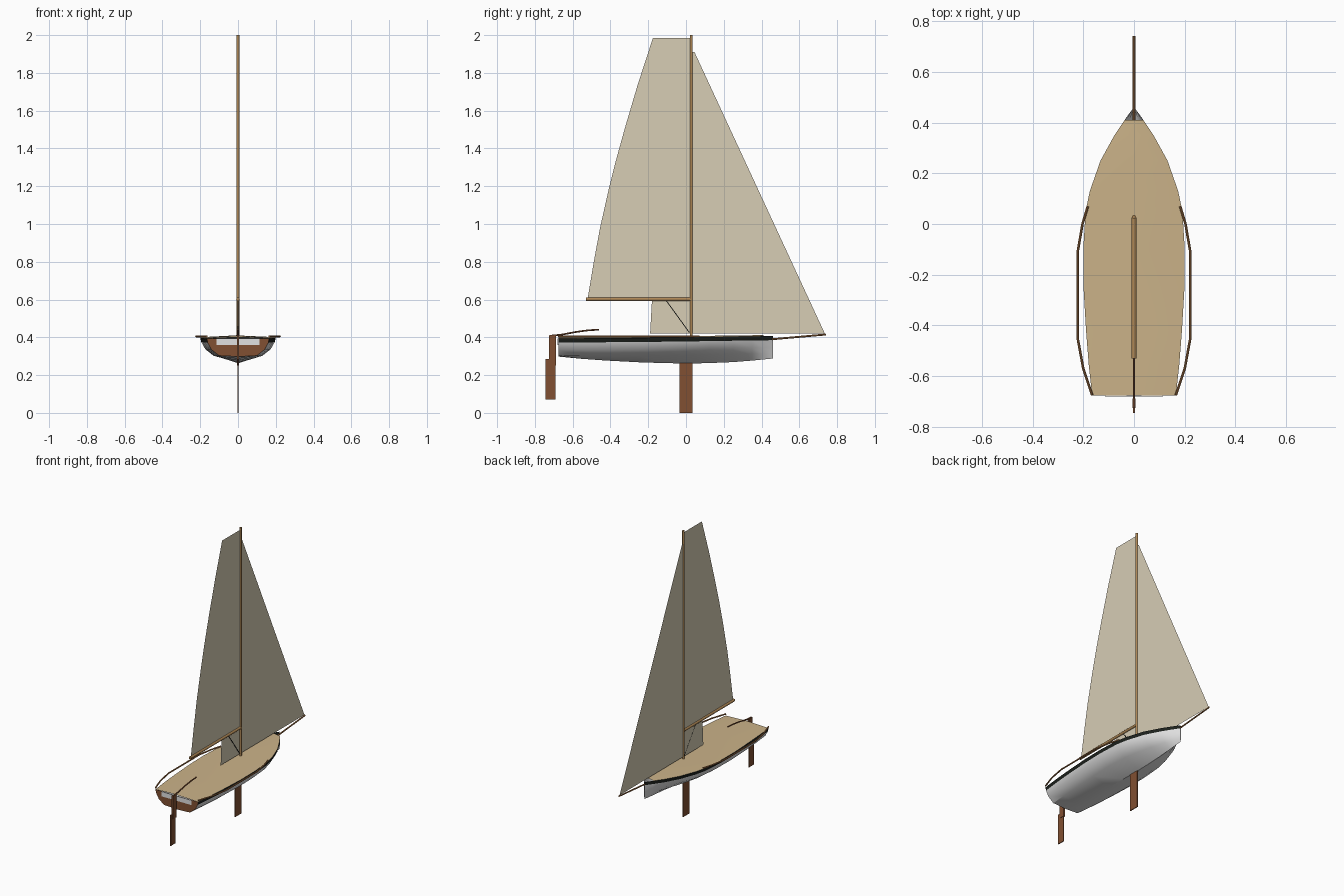
import bpy, math
from mathutils import Vector

if "Cube" in bpy.data.objects:
    bpy.data.objects.remove(bpy.data.objects["Cube"])


def material(name, rgb):
    m = bpy.data.materials.new(name)
    m.diffuse_color = (*rgb, 1)
    m.use_nodes = True
    m.node_tree.nodes["Principled BSDF"].inputs["Base Color"].default_value = m.diffuse_color
    return m


WHITE = material("hull white", (0.75, 0.75, 0.75))
BLACK = material("stripe black", (0.012, 0.015, 0.012))
DECK = material("deck wood", (0.60, 0.45, 0.25))
BROWN = material("dark wood", (0.22, 0.08, 0.032))
ORANGE = material("rail wood", (0.38, 0.17, 0.06))
SPAR = material("spar wood", (0.42, 0.24, 0.09))
SAIL = material("sail cloth", (0.68, 0.61, 0.46))


def mesh_object(name, verts, faces, mats, smooth=None):
    me = bpy.data.meshes.new(name)
    me.from_pydata([tuple(v) for v in verts], [], faces)
    for m in mats:
        me.materials.append(m)
    me.update()
    ob = bpy.data.objects.new(name, me)
    bpy.context.collection.objects.link(ob)
    if smooth:
        bpy.ops.object.select_all(action='DESELECT')
        ob.select_set(True)
        bpy.context.view_layer.objects.active = ob
        bpy.ops.object.shade_smooth_by_angle(angle=math.radians(smooth))
    return ob


def tube(name, path, radii, mat, sides=10):
    """Round bar along a path, with a radius for each point."""
    path = [Vector(p) for p in path]
    if not isinstance(radii, (list, tuple)):
        radii = [radii] * len(path)
    verts, n = [], len(path)
    for i, p in enumerate(path):
        t = (path[min(i + 1, n - 1)] - path[max(i - 1, 0)]).normalized()
        side = t.orthogonal() if abs(t.z) > 0.99 else t.cross(Vector((0, 0, 1)))
        side.normalize()
        up = side.cross(t)
        for k in range(sides):
            a = math.tau * k / sides
            verts.append(p + radii[i] * (math.cos(a) * side + math.sin(a) * up))
    faces = [(i * sides + k, i * sides + (k + 1) % sides,
              (i + 1) * sides + (k + 1) % sides, (i + 1) * sides + k)
             for i in range(n - 1) for k in range(sides)]
    faces = [f[::-1] for f in faces]
    faces += [tuple(range(sides)), tuple(range(n * sides - 1, (n - 1) * sides - 1, -1))]
    ob = mesh_object(name, verts, faces, [mat], 40)
    return ob


def plate(name, outline, thick, mat):
    """Side-profile plate (y, z outline, counter-clockwise) extruded across x."""
    n, h = len(outline), thick / 2
    verts = [(h, y, z) for y, z in outline] + [(-h, y, z) for y, z in outline]
    faces = [tuple(range(n)), tuple(range(2 * n - 1, n - 1, -1))]
    faces += [(k, n + k, n + (k + 1) % n, (k + 1) % n) for k in range(n)]
    return mesh_object(name, verts, faces, [mat])


# Hull stations: y, beam, chine width, chine z, keel z, sheer z
stations = [
    (-0.675, .165, .100, .303, .298, .394),
    (-0.56, .178, .110, .301, .287, .395),
    (-0.42, .189, .120, .300, .277, .396),
    (-0.25, .199, .128, .302, .268, .397),
    (-0.10, .200, .130, .305, .263, .399),
    (0.05, .191, .118, .308, .262, .401),
    (0.13, .174, .102, .310, .264, .402),
    (0.25, .132, .070, .313, .269, .404),
    (0.35, .077, .038, .314, .277, .405),
    (0.41, .037, .016, .313, .283, .406),
    (0.46, .001, .001, .312, .288, .407),
]


def section(s):
    y, b, c, cz, kz, sz = s
    tz = sz - 0.022
    half = [(b, sz), (b * 0.975, tz), (c + (b - c) * 0.62, (cz + tz) / 2 - 0.003), (c, cz)]
    pts = half + [(0, kz)] + [(-x, z) for x, z in reversed(half)]
    return [(x, y, z) for x, z in pts]


# Hull shell with a black band along the sheer
W = 9
verts = [p for s in stations for p in section(s)]
faces = [(i * W + j, i * W + j + 1, (i + 1) * W + j + 1, (i + 1) * W + j)
         for i in range(len(stations) - 1) for j in range(W - 1)]
hull = mesh_object("hull", verts, faces, [WHITE, BLACK], 30)
for k, poly in enumerate(hull.data.polygons):
    poly.material_index = 1 if k % (W - 1) in (0, W - 2) else 0

# Transom and its pale panel
mesh_object("transom", section(stations[0]), [tuple(range(W))[::-1]], [BROWN])
px, pz0, pz1, py0, py1 = .115, .360, .393, -.679, -.6745
mesh_object("transom_panel",
            [(x, y, z) for y in (py0, py1) for x, z in ((-px, pz0), (px, pz0), (px, pz1), (-px, pz1))],
            [(0, 1, 2, 3), (7, 6, 5, 4), (0, 4, 5, 1), (1, 5, 6, 2), (2, 6, 7, 3), (3, 7, 4, 0)],
            [WHITE])

# Slightly crowned deck, stopping short of the stem
verts, faces = [], []
for y, b, c, cz, kz, sz in stations[:-1]:
    verts += [(-b, y, sz), (0, y, sz + 0.006), (b, y, sz)]
for i in range(len(stations) - 2):
    for j in (0, 1):
        a = i * 3 + j
        faces.append((a, a + 1, a + 4, a + 3))
mesh_object("deck", verts, faces, [DECK], 30)

# Side rails standing out from the gunwales
for side, label in ((1, "right"), (-1, "left")):
    rail = [(.182, .07), (.203, 0), (.222, -.11), (.222, -.28), (.222, -.45), (.200, -.57), (.165, -.675)]
    tube("side_rail_" + label, [(side * x, y, .405) for x, y in rail], .005, ORANGE, 8)

# Daggerboard, rudder and tiller
plate("daggerboard", [(-.035, 0), (.035, 0), (.035, .275), (-.035, .275)], .006, BROWN)
plate("rudder_blade", [(-.745, .07), (-.692, .07), (-.692, .285), (-.745, .285)], .006, BROWN)
plate("rudder_head", [(-.725, .25), (-.688, .25), (-.688, .41), (-.725, .41)], .012, BROWN)
tube("tiller", [(0, -.722, .408), (0, -.66, .414), (0, -.58, .429), (0, -.52, .437), (0, -.46, .441)],
     .0045, BROWN, 8)

# Spars
tube("mast", [(0, .028, .395), (0, .028, 1.3), (0, .028, 2.0)], .008, SPAR, 12)
tube("boom", [(0, -.53, .602), (0, .025, .602)], .0095, SPAR, 12)
tube("bowsprit", [(0, .41, .386), (0, .74, .415)], .005, ORANGE, 8)
tube("boom_strap", [(0, -.105, .595), (0, .018, .425)], .0025, BLACK, 6)

# Sails
main = [(.022, .61), (.022, 1.985), (-.175, 1.985), (-.255, 1.74), (-.323, 1.51), (-.37, 1.34),
        (-.41, 1.18), (-.455, .98), (-.49, .79), (-.52, .61)]
mesh_object("mainsail", [(0, y, z) for y, z in main], [tuple(range(len(main)))], [SAIL])
jib = [(-.19, .42), (.735, .42), (.045, 1.91), (.02, 1.91), (-.07, 1.45), (-.145, .95), (-.18, .60)]
mesh_object("jib", [(-.001, y, z) for y, z in jib], [tuple(range(len(jib)))], [SAIL])
